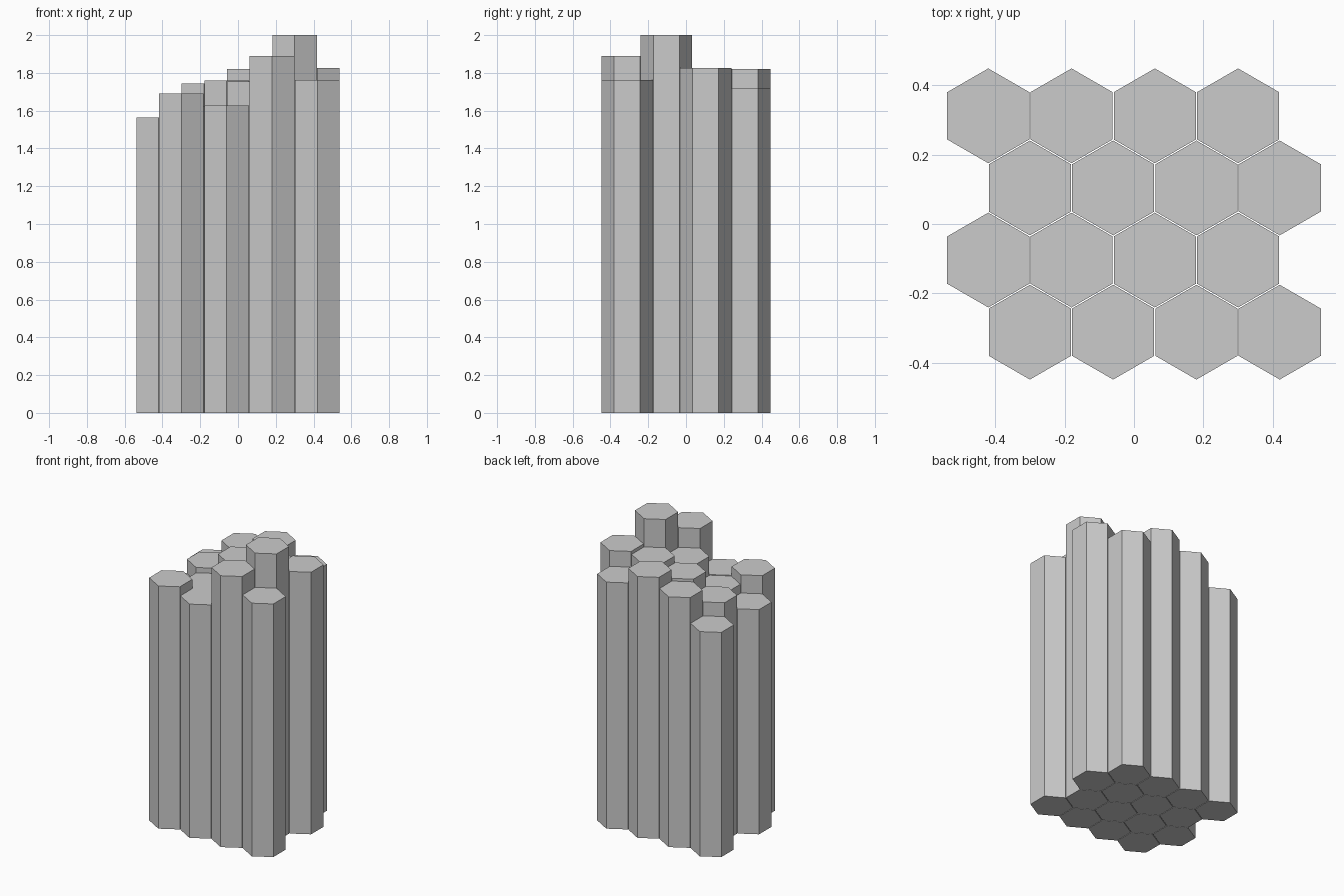
import bpy, math

if "Cube" in bpy.data.objects:
    bpy.data.objects.remove(bpy.data.objects["Cube"])

PITCH = 0.24                          # spacing of columns along a row
ROW = PITCH * math.sqrt(3) / 2        # spacing between rows
RADIUS = 0.1365                       # leaves a thin gap between columns

# Column heights, front row to back row, left to right
HEIGHTS = [
    (1.69, 1.628, 1.89, 1.763),
    (1.565, 1.625, 1.755, 2.0),
    (1.66, 1.76, 1.805, 1.825),
    (1.565, 1.743, 1.82, 1.717),
]


def hex_column(name, x, y, height):
    # Pointed corners face front and back, flat sides face left and right
    bpy.ops.mesh.primitive_cylinder_add(
        vertices=6, radius=RADIUS, depth=height, location=(x, y, height / 2))
    bpy.context.object.name = name


# Staggered rows of basalt-like columns
for r, heights in enumerate(HEIGHTS):
    shift = PITCH / 4 if r % 2 == 0 else -PITCH / 4
    for c, height in enumerate(heights):
        hex_column(f"stone_column_{r + 1}_{c + 1}",
                   (c - 1.5) * PITCH + shift, (r - 1.5) * ROW, height)
